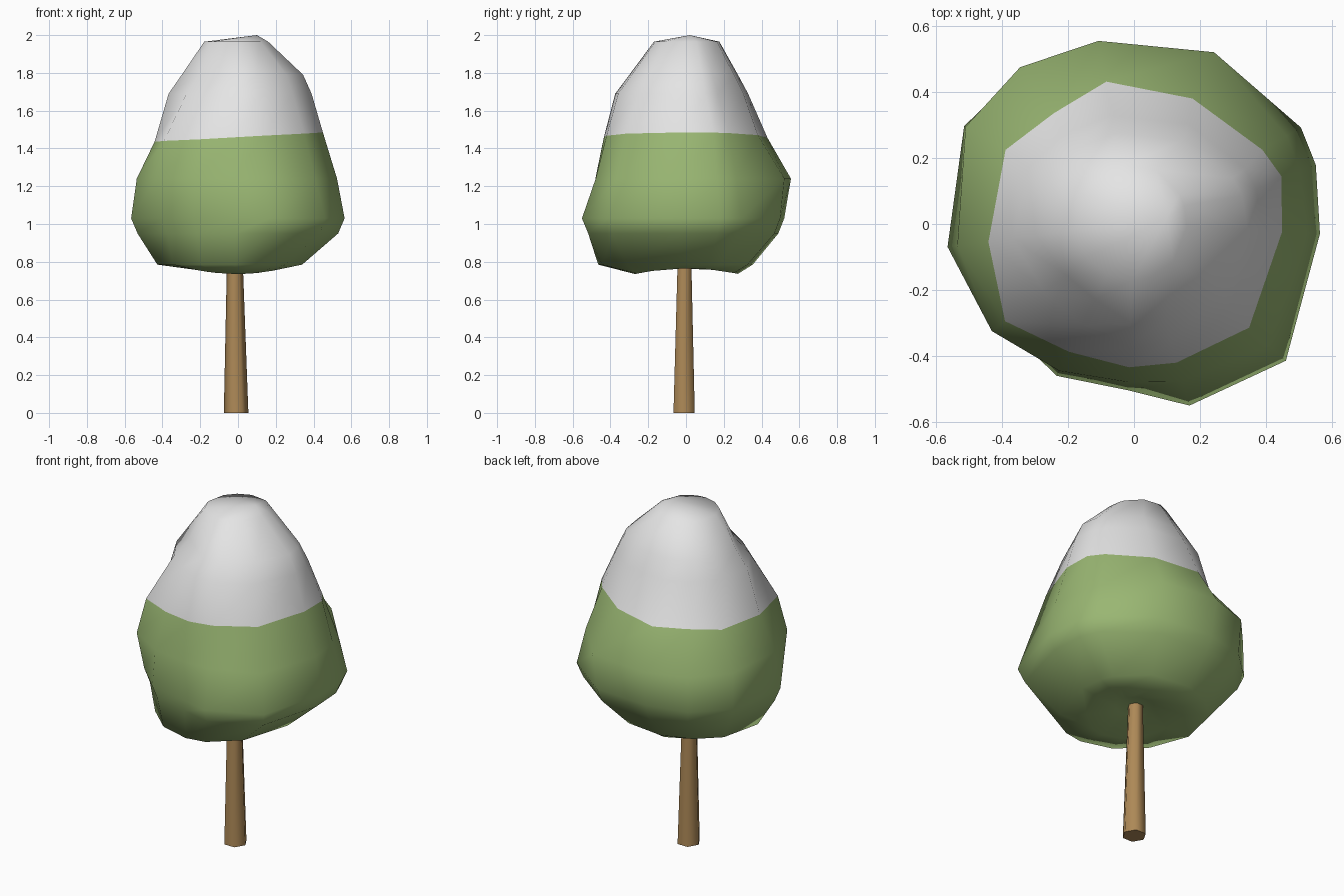
import bpy, bmesh, math

if "Cube" in bpy.data.objects:
    bpy.data.objects.remove(bpy.data.objects["Cube"])


def material(name, rgb):
    m = bpy.data.materials.new(name)
    m.diffuse_color = (*rgb, 1)
    m.use_nodes = True
    m.node_tree.nodes["Principled BSDF"].inputs["Base Color"].default_value = m.diffuse_color
    return m


GREEN = material("leaf_green", (0.32, 0.47, 0.17))
SNOW = material("snow_white", (0.78, 0.78, 0.78))
BROWN = material("bark_brown", (0.42, 0.25, 0.095))


def loft(name, rings, mats, end=None, start=None):
    """Skin a list of point rings; optional tip points close the ends."""
    bm = bmesh.new()
    loops = [[bm.verts.new(p) for p in ring] for ring in rings]
    n = len(loops[0])
    for a, b in zip(loops, loops[1:]):
        for i in range(n):
            j = (i + 1) % n
            bm.faces.new((a[i], a[j], b[j], b[i]))
    for tip, ring in ((start, loops[0]), (end, loops[-1])):
        if tip:
            v = bm.verts.new(tip)
            for i in range(n):
                bm.faces.new((v, ring[i], ring[(i + 1) % n]))
        else:
            bm.faces.new(ring)
    bmesh.ops.recalc_face_normals(bm, faces=bm.faces)
    me = bpy.data.meshes.new(name)
    bm.to_mesh(me)
    bm.free()
    for m in mats:
        me.materials.append(m)
    ob = bpy.data.objects.new(name, me)
    bpy.context.collection.objects.link(ob)
    return ob


# Trunk: tapered six-sided post, leaning slightly
def trunk_ring(x, y, z, r):
    return [(x + r * math.cos(k * math.pi / 3), y + r * math.sin(k * math.pi / 3), z)
            for k in range(6)]


trunk = loft("trunk", [trunk_ring(-0.01, -0.01, 0, 0.065),
                       trunk_ring(-0.017, -0.008, 0.83, 0.041)], [BROWN])

# Crown columns: angle, radius at the widest, shoulder and snow line heights
COLUMNS = [
    (-3, 0.565, 0.525, 0.45), (18, 0.58, 0.53, 0.47), (30, 0.585, 0.535, 0.45),
    (65, 0.55, 0.575, 0.42), (101, 0.53, 0.566, 0.44), (126, 0.575, 0.588, 0.415),
    (150, 0.595, 0.59, 0.45), (187, 0.57, 0.54, 0.445), (217, 0.50, 0.54, 0.49),
    (243, 0.517, 0.50, 0.435), (268, 0.505, 0.48, 0.435), (287, 0.576, 0.50, 0.44),
    (318, 0.62, 0.55, 0.47),
]


def column_ring(z, column, scale=1, tilt=0):
    pts = []
    for col in COLUMNS:
        a, r = math.radians(col[0]), col[column] * scale
        pts.append((r * math.cos(a), r * math.sin(a), z + tilt * math.cos(a)))
    return pts


def oval_ring(z, right, back, left, front, rise=0, dent=1):
    """Ring with its own reach to each side; a dent hollows the front left."""
    pts = []
    for col in COLUMNS:
        c, s = math.cos(math.radians(col[0])), math.sin(math.radians(col[0]))
        f = dent if 200 < col[0] < 250 else 1
        pts.append(((right if c > 0 else left) * c * f,
                    (back if s > 0 else front) * s * f, z + rise * c * c))
    return pts


crown = loft("crown", [
    oval_ring(0.79, 0.10, 0.10, 0.11, 0.10),
    oval_ring(0.735, 0.24, 0.28, 0.26, 0.27, rise=0.03),
    oval_ring(0.785, 0.34, 0.36, 0.43, 0.465),
    column_ring(0.95, 1, 0.94),
    column_ring(1.03, 1),
    column_ring(1.24, 2),
    column_ring(1.46, 3, tilt=0.025),
    oval_ring(1.69, 0.39, 0.335, 0.37, 0.375, dent=0.92),
    oval_ring(1.79, 0.345, 0.28, 0.30, 0.30, dent=0.86),
    oval_ring(1.965, 0.16, 0.18, 0.18, 0.17),
], [GREEN, SNOW], end=(0.1, 0.02, 2.0), start=(-0.015, -0.005, 0.80))

# Snow covers everything above the snow line ring
for face in crown.data.polygons:
    face.material_index = int(face.center.z > 1.46)

# Smooth shading, keeping sharp ends
for ob, angle in ((trunk, 65), (crown, 80)):
    bpy.ops.object.select_all(action='DESELECT')
    ob.select_set(True)
    bpy.context.view_layer.objects.active = ob
    bpy.ops.object.shade_smooth_by_angle(angle=math.radians(angle))
